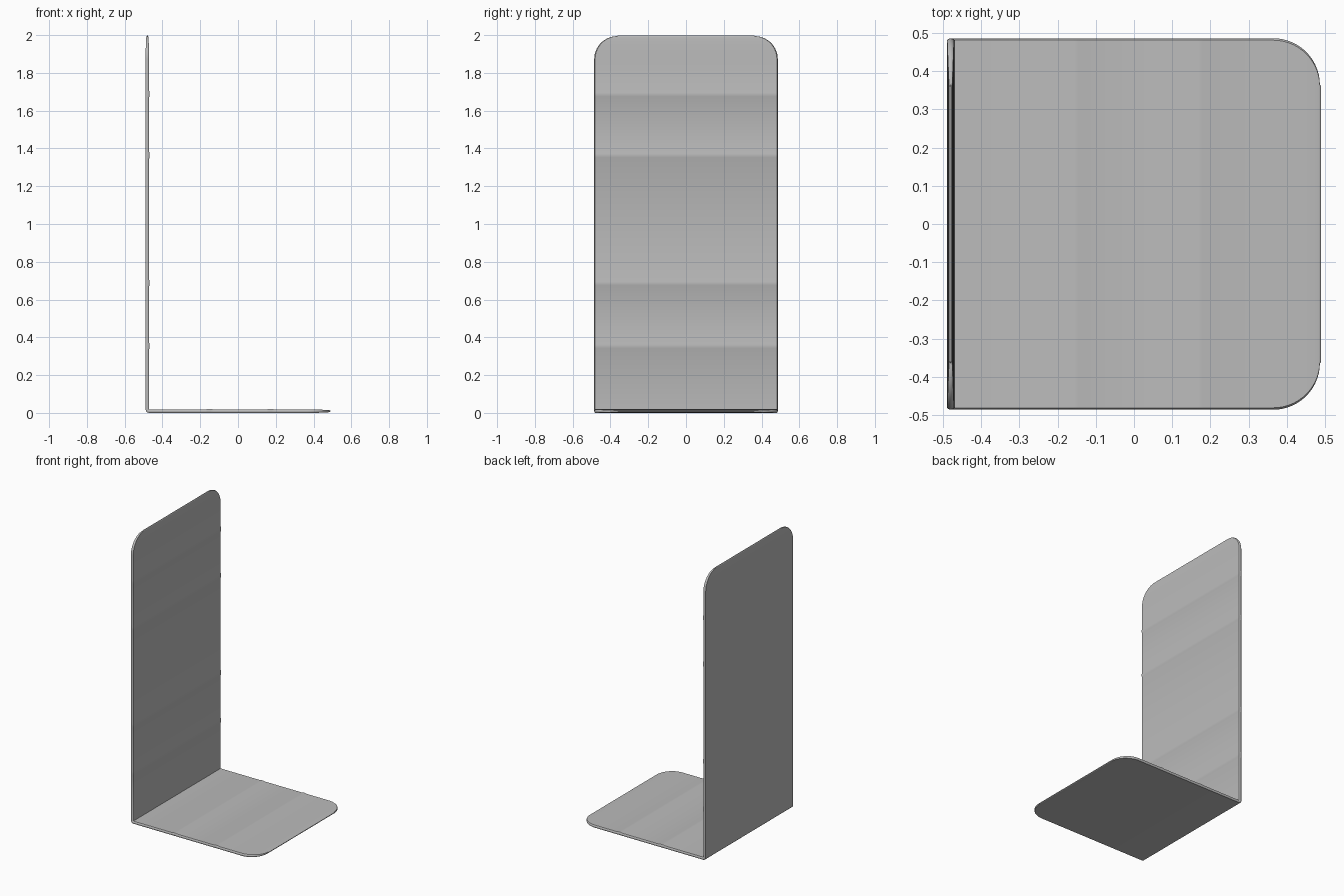
import bpy, bmesh
from math import sin, cos, pi, radians

cube = bpy.data.objects.get("Cube")
if cube:
    bpy.data.objects.remove(cube)

T = 0.018          # sheet thickness
HALF = 0.486       # half width of the sheet
LEFT = -0.489      # outer face of the upright
RADIUS = 0.122     # rounded free corners
EDGE = 0.005       # softened rim

metal = bpy.data.materials.new("grey metal")
metal.use_nodes = True
grey = (0.5, 0.5, 0.5, 1)
metal.diffuse_color = grey
bsdf = metal.node_tree.nodes["Principled BSDF"]
bsdf.inputs["Base Color"].default_value = grey


def arm_stations(length, ridges, steps=14):
    """Cross-sections along one arm: distance, half width, rim inset, ridge height."""
    out = [(T, HALF, 0, 0)]
    for c in ridges:
        out += [(c - 0.022, HALF, 0, 0), (c - 0.014, HALF, 0, 0.003),
                (c + 0.004, HALF, 0, 0.003), (c + 0.02, HALF, 0, 0)]
    for i in range(steps + 1):
        a = pi / 2 * i / steps
        rim = EDGE * max(0, 1 - cos(a)) if i < steps else EDGE
        out.append((length - RADIUS - EDGE * 0.5 + RADIUS * sin(a),
                    HALF - RADIUS + RADIUS * cos(a), rim, 0))
    out.append((length, HALF - RADIUS - 0.002, EDGE * 1.4, 0))
    return out


def section(bm, half, outer, inner):
    """Ring of a sheet section with softened sides, from outer to inner face."""
    ring = []
    for side in (-1, 1):
        pts = [(half - EDGE, 0), (half - EDGE * 0.3, 0.2), (half, 0.5),
               (half - EDGE * 0.3, 0.8), (half - EDGE, 1)]
        for y, t in (pts if side == 1 else pts[::-1]):
            p = [o + (i - o) * t for o, i in zip(outer, inner)]
            ring.append(bm.verts.new((p[0], side * y, p[1])))
    return ring


bm = bmesh.new()
rings = []
# Base plate, from its free end towards the fold
for d, half, rim, ridge in reversed(arm_stations(0.978, (0.34, 0.665))):
    x = LEFT + d
    rings.append(section(bm, half, (x, 0.003 + rim), (x, 0.003 + T - rim + ridge)))
# Chamfered fold
for a in (30, 60):
    fold = (LEFT + T, 0.003 + T)
    rings.append(section(bm, HALF, (fold[0] - T * sin(radians(a)),
                                    fold[1] - T * cos(radians(a))), fold))
# Upright plate, with shallow ridges on its inner face
for d, half, rim, ridge in arm_stations(1.997, (0.357, 0.69, 1.367, 1.69)):
    z = 0.003 + d
    rings.append(section(bm, half, (LEFT + rim, z), (LEFT + T - rim + ridge, z)))

# Skin the sections and close both free ends
n = len(rings[0])
for a, b in zip(rings, rings[1:]):
    for i in range(n):
        j = (i + 1) % n
        bm.faces.new((a[i], a[j], b[j], b[i]))
bm.faces.new(rings[0])
bm.faces.new(rings[-1])
bmesh.ops.translate(bm, verts=bm.verts, vec=(0, 0, -0.003))
bmesh.ops.remove_doubles(bm, verts=bm.verts, dist=0.00005)
bmesh.ops.recalc_face_normals(bm, faces=bm.faces)

mesh = bpy.data.meshes.new("bookend")
bm.to_mesh(mesh)
bm.free()
mesh.materials.append(metal)
bookend = bpy.data.objects.new("bookend", mesh)
bpy.context.collection.objects.link(bookend)
bpy.context.view_layer.objects.active = bookend
bookend.select_set(True)
bpy.ops.object.shade_smooth_by_angle(angle=radians(35))
